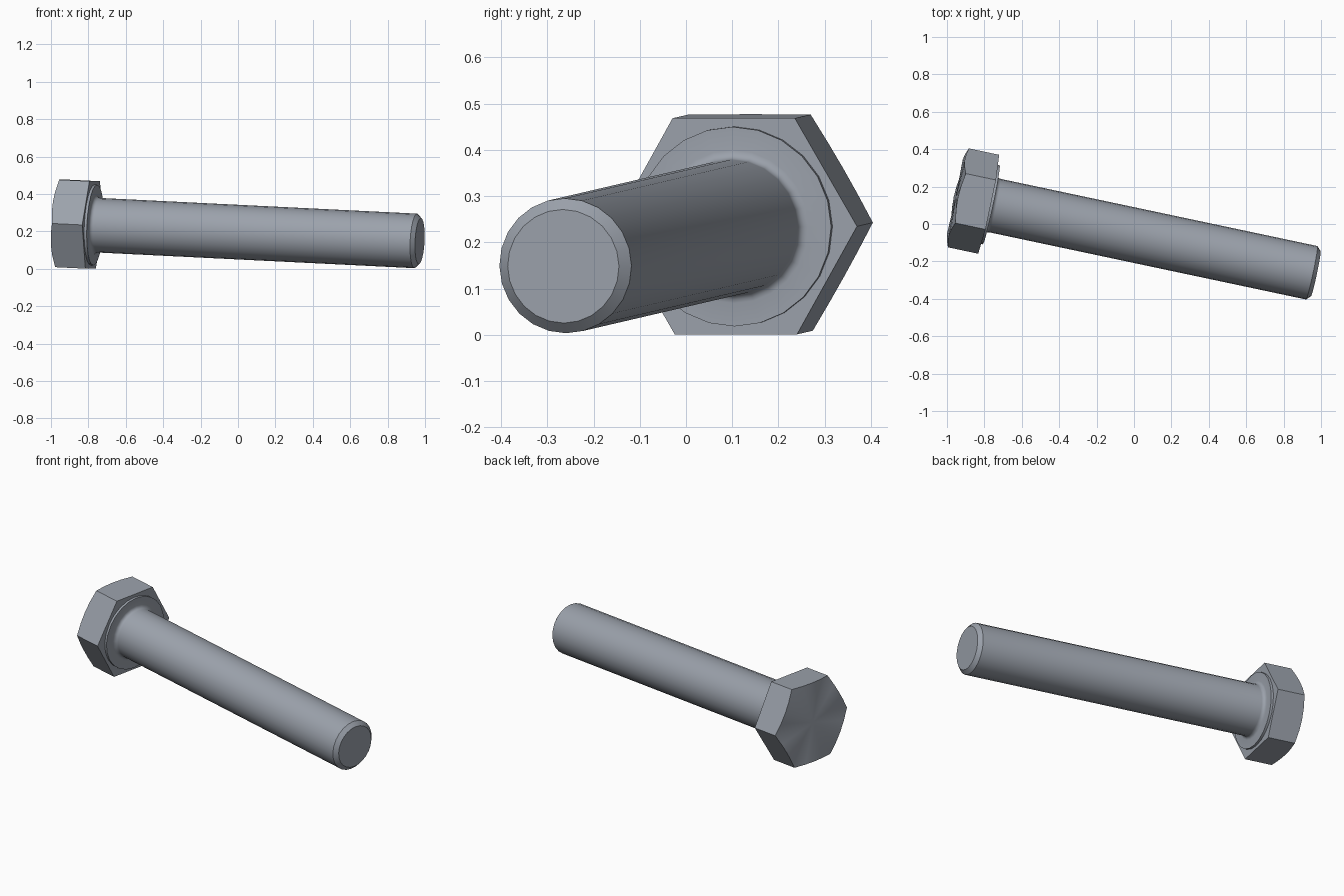
import bpy
import bmesh
from math import sin, cos, pi, radians
from mathutils import Matrix, Vector

cube = bpy.data.objects.get("Cube")
if cube:
    bpy.data.objects.remove(cube, do_unlink=True)

SIDES = 24
LENGTH = 1.79       # bearing plane to tip
SHAFT_R = 0.146
APOTHEM = 0.234     # half the hex width across flats
HEAD_H = 0.18

# Material
steel = bpy.data.materials.new("steel_grey")
steel.use_nodes = True
colour = (0.33, 0.36, 0.41, 1)
steel.diffuse_color = colour
steel.node_tree.nodes["Principled BSDF"].inputs["Base Color"].default_value = colour

# Bolt frame: local z runs from the head to the tip, local x points sideways
axis = Vector((1, -0.212, -0.0494)).normalized()
side = Vector((0, 0, 1)).cross(axis).normalized()
up = axis.cross(side)
frame = Matrix((side, up, axis)).transposed().to_4x4()
frame.translation = Vector((-0.777, 0.1055, 0.2345))


def angles():
    return [2 * pi * i / SIDES for i in range(SIDES)]


def circle(r, z):
    return [(r * cos(a), r * sin(a), z) for a in angles()]


def hexagon(z, chamfer=0.0):
    """Hex outline; corners drop towards the bearing plane by the chamfer slope."""
    pts = []
    for a in angles():
        r = APOTHEM / cos(a % (pi / 3) - pi / 6)
        pts.append((r * cos(a), r * sin(a), z + chamfer * (r - APOTHEM)))
    return pts


def loft(name, rings, start_fan=None):
    """Skin consecutive rings and close both ends."""
    bm = bmesh.new()
    loops = [[bm.verts.new(p) for p in ring] for ring in rings]
    for low, high in zip(loops, loops[1:]):
        for i in range(SIDES):
            j = (i + 1) % SIDES
            bm.faces.new((low[i], low[j], high[j], high[i]))
    bm.faces.new(loops[-1])
    if start_fan is None:
        bm.faces.new(loops[0][::-1])
    else:
        centre = bm.verts.new((0, 0, start_fan))
        for i in range(SIDES):
            bm.faces.new((centre, loops[0][(i + 1) % SIDES], loops[0][i]))
    bmesh.ops.transform(bm, matrix=frame, verts=bm.verts)
    bmesh.ops.recalc_face_normals(bm, faces=bm.faces)
    mesh = bpy.data.meshes.new(name)
    bm.to_mesh(mesh)
    bm.free()
    mesh.materials.append(steel)
    obj = bpy.data.objects.new(name, mesh)
    bpy.context.collection.objects.link(obj)
    bpy.ops.object.select_all(action="DESELECT")
    obj.select_set(True)
    bpy.context.view_layer.objects.active = obj
    bpy.ops.object.shade_smooth_by_angle(angle=radians(30))
    return obj


# Hex head with chamfered back corners
loft("hex_head", [hexagon(-HEAD_H, 0.4), hexagon(0)], start_fan=-HEAD_H)

# Shaft with bearing collar, root fillet and chamfered tip
collar_r, collar_h, fillet = 0.216, 0.014, 0.02
profile = [(collar_r, -0.01), (collar_r, collar_h)]
for k in range(5):
    t = k / 4 * pi / 2
    profile.append((SHAFT_R + fillet * (1 - sin(t)), collar_h + fillet * (1 - cos(t))))
profile += [(SHAFT_R, LENGTH - 0.022), (0.123, LENGTH)]
loft("shaft", [circle(r, z) for r, z in profile])
